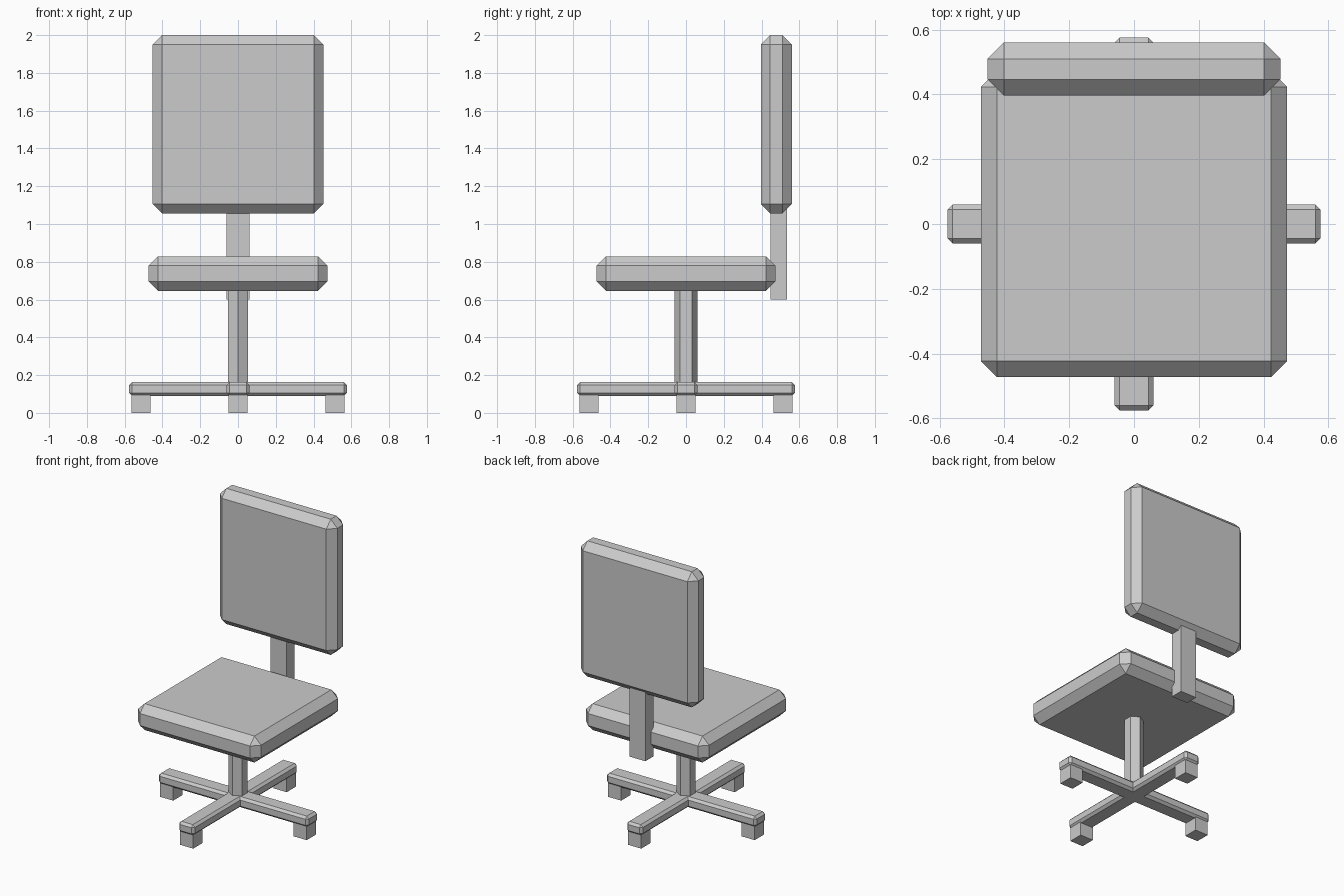
import bpy
from math import cos, sin, pi

default = bpy.data.objects.get("Cube")
if default:
    bpy.data.objects.remove(default, do_unlink=True)

grey = bpy.data.materials.new("light_grey")
grey.use_nodes = True
grey.diffuse_color = (0.6, 0.6, 0.6, 1)
grey.node_tree.nodes["Principled BSDF"].inputs["Base Color"].default_value = (0.6, 0.6, 0.6, 1)


def box(name, center, size, chamfer=0):
    """Flat-shaded box with optional single-segment chamfered edges."""
    bpy.ops.mesh.primitive_cube_add(size=1, location=center)
    ob = bpy.context.object
    ob.name = name
    ob.scale = size
    bpy.ops.object.transform_apply(location=False, rotation=False, scale=True)
    if chamfer:
        mod = ob.modifiers.new("chamfer", 'BEVEL')
        mod.width = chamfer
        mod.segments = 1
    ob.data.materials.append(grey)
    return ob


# Cushions
box("seat", (0, 0, 0.737), (0.946, 0.946, 0.184), 0.05)
box("backrest", (0, 0.478, 1.528), (0.904, 0.164, 0.944), 0.05)

# Flat bar joining seat and backrest
box("back_support", (0, 0.491, 0.88), (0.124, 0.088, 0.56))

# Hexagonal post with a corner to the front
bpy.ops.mesh.primitive_cylinder_add(vertices=6, radius=0.061, depth=0.55, location=(0, 0, 0.405))
post = bpy.context.object
post.name = "post"
post.data.materials.append(grey)

# Crossed base bars
box("base_bar_side", (0, 0, 0.127), (1.152, 0.12, 0.074), 0.016)
box("base_bar_front_back", (0, 0, 0.127), (0.12, 1.152, 0.074), 0.016)

# Square foot under each bar end
for i, side in enumerate(("left", "back", "right", "front")):
    a = i * pi / 2
    box("foot_" + side, (0.514 * cos(a), 0.514 * sin(a), 0.05), (0.1, 0.1, 0.1))
